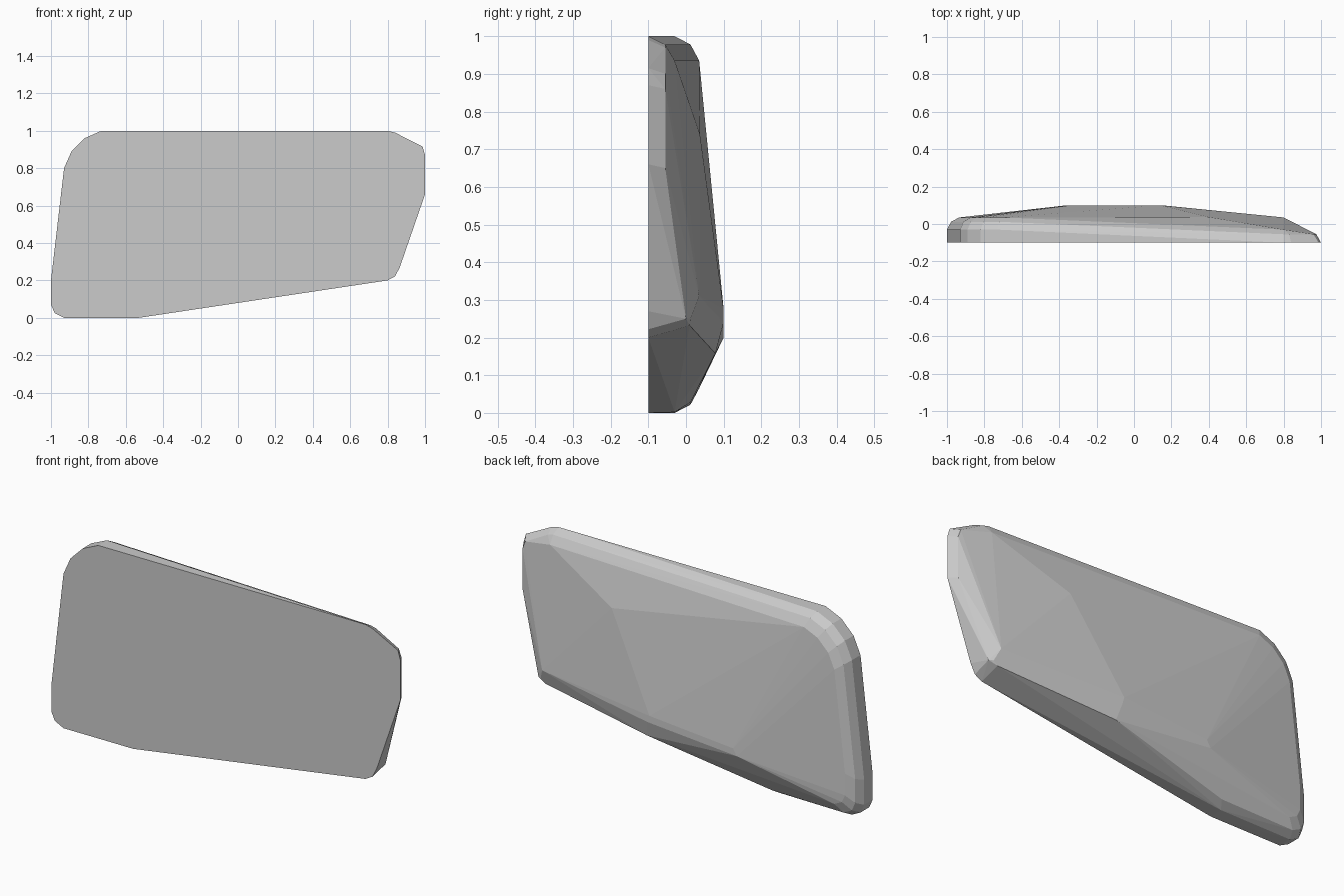
import bpy, bmesh
from math import radians

# Flat front outline (x, z) on the plane y = -0.1
front = [(-0.93, 0), (-0.53, 0), (0.80, 0.20), (0.84, 0.222), (0.865, 0.27),
         (1.0, 0.66), (1.0, 0.87), (0.987, 0.915), (0.84, 0.99), (0.80, 1.0),
         (-0.73, 1.0), (-0.82, 0.96), (-0.89, 0.89), (-0.93, 0.80),
         (-1.0, 0.20), (-1.0, 0.07), (-0.98, 0.025)]
points = [(x, -0.1, z) for x, z in front]

# Thick left rim: straight wall, then two chamfer steps moving inwards
left = front[10:] + front[:1]
for inset, y in ((0.0, -0.03), (0.022, 0.012), (0.065, 0.035)):
    k = 1 - inset / 0.5
    for x, z in left:
        points.append((-0.5 + (x + 0.5) * k, y, 0.5 + (z - 0.5) * (1 - inset * 2)))
points += [(-0.53, -0.03, 0.002), (-0.50, 0.012, 0.028)]

# Thin right rim with a sloping wall
points += [(0.80, -0.055, 0.978), (0.83, -0.055, 0.97), (0.96, -0.055, 0.90),
           (0.975, -0.055, 0.86), (0.975, -0.055, 0.65),
           (0.845, 0.0, 0.25), (0.80, 0.01, 0.232), (0.825, 0.012, 0.25),
           (0.80, -0.03, 0.935), (0.80, 0.035, 0.31)]

# Faceted bulge on the back
points += [(-0.36, 0.10, 0.20), (-0.34, 0.10, 0.235), (0.14, 0.10, 0.275),
           (0.15, 0.10, 0.24), (0.17, 0.078, 0.158), (0.40, 0.037, 0.74)]

bm = bmesh.new()
for p in points:
    bm.verts.new(p)
hull = bmesh.ops.convex_hull(bm, input=bm.verts)
loose = [v for v in bm.verts if not v.link_faces]
bmesh.ops.delete(bm, geom=loose, context='VERTS')
bmesh.ops.dissolve_limit(bm, angle_limit=radians(1), verts=bm.verts, edges=bm.edges)
bmesh.ops.recalc_face_normals(bm, faces=bm.faces)

mesh = bpy.data.meshes.new("faceted_panel")
bm.to_mesh(mesh)
bm.free()
panel = bpy.data.objects.new("faceted_panel", mesh)
bpy.context.collection.objects.link(panel)
